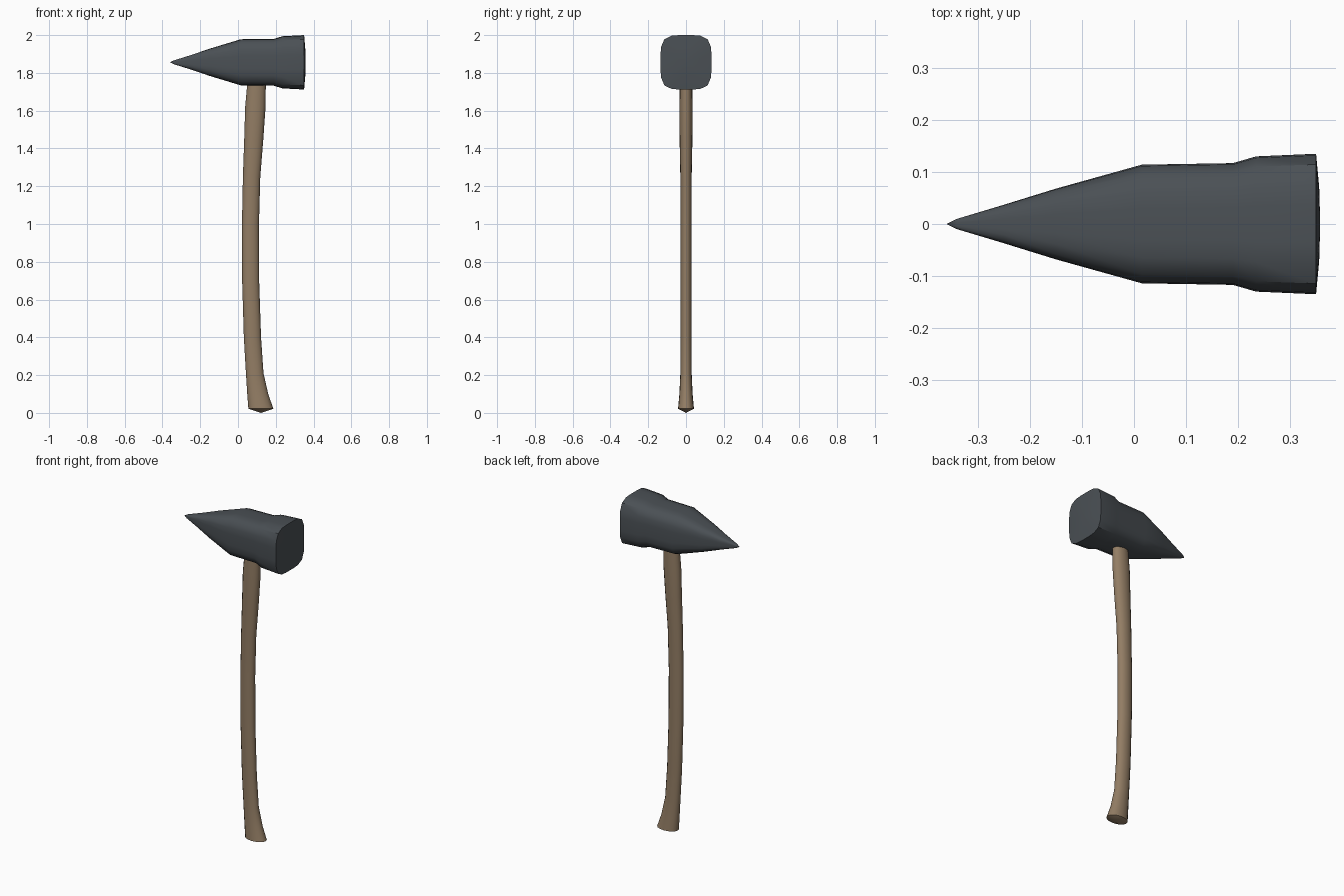
import bpy, bmesh, math
from mathutils import Vector

if "Cube" in bpy.data.objects:
    bpy.data.objects.remove(bpy.data.objects["Cube"])


def material(name, rgb):
    m = bpy.data.materials.new(name)
    m.diffuse_color = (*rgb, 1)
    m.use_nodes = True
    m.node_tree.nodes["Principled BSDF"].inputs["Base Color"].default_value = m.diffuse_color
    return m


def section(a, b, power, sides):
    """Superellipse outline: power 2 is an ellipse, higher is squarer."""
    pts = []
    for i in range(sides):
        t = 2 * math.pi * i / sides
        c, s = math.cos(t), math.sin(t)
        r = (abs(c) ** power + abs(s) ** power) ** (-1 / power)
        pts.append((a * r * c, b * r * s))
    return pts


def loft(name, rings, start, end, mat):
    """Skin a list of rings and close both ends to a centre point."""
    bm = bmesh.new()
    loops = [[bm.verts.new(p) for p in ring] for ring in rings]
    n = len(loops[0])
    for lo, hi in zip(loops, loops[1:]):
        for i in range(n):
            j = (i + 1) % n
            bm.faces.new((lo[i], lo[j], hi[j], hi[i]))
    for loop, tip in ((loops[0], start), (loops[-1], end)):
        v = bm.verts.new(tip)
        for i in range(n):
            bm.faces.new((loop[i], loop[(i + 1) % n], v))
    bmesh.ops.recalc_face_normals(bm, faces=bm.faces)
    me = bpy.data.meshes.new(name)
    bm.to_mesh(me)
    bm.free()
    me.materials.append(mat)
    ob = bpy.data.objects.new(name, me)
    bpy.context.collection.objects.link(ob)
    bpy.ops.object.select_all(action='DESELECT')
    ob.select_set(True)
    bpy.context.view_layer.objects.active = ob
    bpy.ops.object.shade_smooth_by_angle(angle=math.radians(40))
    return ob


steel = material("dark_steel", (0.069, 0.080, 0.090))
wood = material("worn_wood", (0.290, 0.205, 0.128))

# Hammer head: squarish sections along x (x, half width, half height)
CZ = 1.856
head = [(-0.34, 0.010, 0.010), (-0.25, 0.037, 0.038), (-0.15, 0.068, 0.072),
        (0.015, 0.114, 0.122), (0.19, 0.117, 0.124), (0.235, 0.130, 0.138),
        (0.35, 0.135, 0.144)]
head_rings = [[(x, y, CZ + z) for y, z in section(a, b, 4.2, 24)]
              for x, a, b in head]
# slightly domed striking face
head_rings.append([(0.356, y, CZ + z) for y, z in section(0.07, 0.075, 3, 24)])
loft("hammer_head", head_rings, (-0.36, 0, CZ), (0.358, 0, CZ), steel)

# Curved handle: oval sections going up (z, left x, right x, half depth)
handle = [(0.022, 0.055, 0.187, 0.042), (0.10, 0.049, 0.160, 0.035),
          (0.21, 0.042, 0.135, 0.030), (0.40, 0.031, 0.122, 0.029),
          (0.70, 0.022, 0.112, 0.029), (1.00, 0.021, 0.111, 0.029),
          (1.25, 0.026, 0.118, 0.030), (1.45, 0.033, 0.134, 0.034),
          (1.62, 0.038, 0.146, 0.035), (1.72, 0.047, 0.147, 0.033),
          (1.78, 0.052, 0.147, 0.033)]
handle_rings = [[((l + r) / 2 + x, y, z)
                 for x, y in section((r - l) / 2, d, 2.1, 16)]
                for z, l, r, d in handle]
loft("handle", handle_rings, (0.121, 0, 0), (0.10, 0, 1.79), wood)
